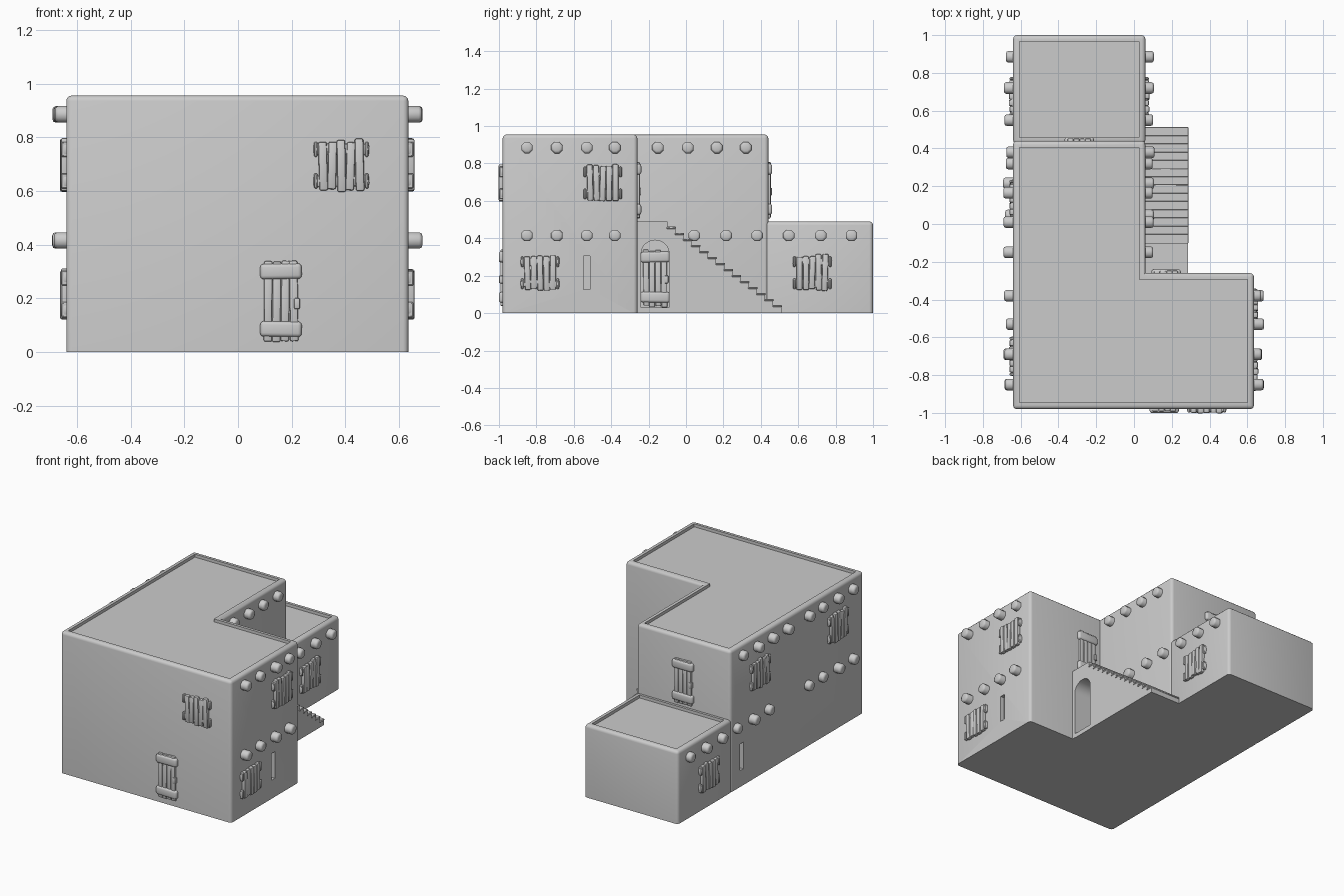
import bpy, bmesh, math, random
from mathutils import Matrix, Vector

if "Cube" in bpy.data.objects:
    bpy.data.objects.remove(bpy.data.objects["Cube"])

random.seed(4)
clay = bpy.data.materials.new("clay_grey")
clay.diffuse_color = (0.6, 0.6, 0.6, 1)
clay.use_nodes = True
clay.node_tree.nodes["Principled BSDF"].inputs["Base Color"].default_value = clay.diffuse_color


def finish(name, bm, angle=40):
    bmesh.ops.recalc_face_normals(bm, faces=bm.faces[:])
    me = bpy.data.meshes.new(name)
    bm.to_mesh(me)
    bm.free()
    me.materials.append(clay)
    ob = bpy.data.objects.new(name, me)
    bpy.context.collection.objects.link(ob)
    bpy.ops.object.select_all(action='DESELECT')
    ob.select_set(True)
    bpy.context.view_layer.objects.active = ob
    bpy.ops.object.shade_smooth_by_angle(angle=math.radians(angle))
    return ob


def prism(bm, pts, vec):
    """Extrude a closed outline along vec."""
    base = bm.faces.new([bm.verts.new(p) for p in pts])
    out = bmesh.ops.extrude_face_region(bm, geom=[base])
    bmesh.ops.translate(bm, verts=[g for g in out['geom'] if isinstance(g, bmesh.types.BMVert)], vec=vec)
    bmesh.ops.recalc_face_normals(bm, faces=bm.faces[:])


def add_box(bm, c, s, bevel=0.0, seg=2, tilt=0.0):
    m = Matrix.Translation(c) @ Matrix.Rotation(tilt, 4, 'Y') @ Matrix.Diagonal((*s, 1))
    vs = bmesh.ops.create_cube(bm, size=1, matrix=m)['verts']
    if bevel:
        es = list({e for v in vs for e in v.link_edges})
        bmesh.ops.bevel(bm, geom=es, offset=bevel, segments=seg, profile=0.5, affect='EDGES')


def place(bm, loc, turn):
    """Local -y is outward; turn about z and move onto a wall."""
    bm.transform(Matrix.Translation(loc) @ Matrix.Rotation(math.radians(turn), 4, 'Z'))


def block(name, outline, h, slits):
    """Adobe block with rounded edges, sunken roof and narrow wall slits."""
    bm = bmesh.new()
    prism(bm, [(x, y, 0) for x, y in outline], (0, 0, h))
    edges = []
    for e in bm.edges:
        za, zb = (v.co.z for v in e.verts)
        upright = abs(za - zb) > 0.1 and e.is_convex
        if upright or (za > h - 0.01 and zb > h - 0.01):
            edges.append(e)
    bmesh.ops.bevel(bm, geom=edges, offset=0.02, segments=3, profile=0.5, affect='EDGES')
    roof = max((f for f in bm.faces if f.normal.z > 0.99), key=lambda f: f.calc_area())
    bmesh.ops.inset_region(bm, faces=[roof], thickness=0.02)
    walls = bmesh.ops.extrude_face_region(bm, geom=[roof])
    top = [g for g in walls['geom'] if isinstance(g, bmesh.types.BMVert)]
    if roof.is_valid:
        bmesh.ops.delete(bm, geom=[roof], context='FACES_ONLY')
    bmesh.ops.translate(bm, verts=top, vec=(0, 0, -0.02))
    ob = finish(name, bm)
    for x, y, z in slits:
        cb = bmesh.new()
        add_box(cb, (x, y, z), (0.05, 0.035, 0.18))
        cutter = finish("slit_cutter", cb)
        cutter.hide_render = True
        mod = ob.modifiers.new("slit", 'BOOLEAN')
        mod.object, mod.operation, mod.solver = cutter, 'DIFFERENCE', 'EXACT'
        bpy.context.view_layer.objects.active = ob
        bpy.ops.object.modifier_apply(modifier=mod.name)
        bpy.data.objects.remove(cutter)
    ob.select_set(True)
    bpy.context.view_layer.objects.active = ob
    bpy.ops.object.shade_smooth_by_angle(angle=math.radians(40))


# Two-storey L-shaped house and the low room behind it
block("main_house", [(-0.64, -0.98), (0.635, -0.98), (0.635, -0.26), (0.06, -0.26),
                     (0.06, 0.44), (-0.64, 0.44)], 0.955,
      [(0.635, -0.53, 0.215), (-0.64, 0.32, 0.2)])
block("back_room", [(-0.64, 0.425), (0.06, 0.425), (0.06, 1.0), (-0.64, 1.0)], 0.49, [])

# Staircase with a landing and an arched passage under it
STEPS = 14
run, rise = 0.61 / STEPS, 0.45 / STEPS
prof = [(-0.28, 0), (-0.24, 0)]
for i in range(11):
    a = math.pi * (1 - i / 10)
    prof.append((-0.165 + 0.075 * math.cos(a), 0.32 + 0.07 * math.sin(a)))
prof += [(-0.09, 0), (0.51, 0)]
for i in range(STEPS):
    y, z = 0.51 - i * run, 0.04 + i * rise
    prof += [(y, z), (y - run, z)]
prof += [(-0.10, 0.49), (-0.28, 0.49)]
bm = bmesh.new()
prism(bm, [(0.04, y, z) for y, z in prof], (0.245, 0, 0))
finish("staircase", bm, 30)
bm = bmesh.new()
for i in range(STEPS):
    add_box(bm, (0.168, 0.51 - (i + 0.5) * run, 0.038 + i * rise), (0.24, run + 0.006, 0.012), 0.003, 1)
finish("stair_treads", bm)
bm = bmesh.new()
add_box(bm, (0.17, -0.165, 0.015), (0.225, 0.15, 0.03))
finish("passage_floor", bm)


def window(loc, turn):
    """Plank shutter with two cross bars."""
    bm = bmesh.new()
    for i in range(5):
        u = (i - 2) * 0.034
        h = random.uniform(0.175, 0.2)
        add_box(bm, (u, -0.004, random.uniform(-0.004, 0.004)), (0.032, random.uniform(0.028, 0.038), h),
                0.007, 2, random.uniform(-0.04, 0.04))
    for z in (-0.058, 0.06):
        add_box(bm, (0, -0.002, z), (0.208, 0.024, 0.042), 0.009, 2, random.uniform(-0.05, 0.05))
        for u in (-0.095, 0.095):
            add_box(bm, (u, -0.004, z), (0.014, 0.03, 0.056), 0.004, 1)
    place(bm, loc, turn)
    finish("window_shutter", bm)


def door(loc, turn):
    """Plank door with two fat cross bars and a handle; loc is its foot."""
    bm = bmesh.new()
    for i in range(4):
        add_box(bm, ((i - 1.5) * 0.032, 0, 0.155 + random.uniform(-0.005, 0.005)),
                (0.031, random.uniform(0.022, 0.028), 0.3), 0.006, 2, random.uniform(-0.015, 0.015))
    for z in (0.055, 0.27):
        add_box(bm, (0, -0.003, z), (0.155, 0.036, 0.058), 0.014, 3, random.uniform(-0.02, 0.02))
    add_box(bm, (0.06, -0.008, 0.15), (0.022, 0.024, 0.042), 0.006, 2)
    place(bm, loc, turn)
    finish("plank_door", bm)


for loc, turn in [((0.385, -0.98, 0.695), 0), ((0.635, -0.445, 0.695), 90), ((0.635, -0.78, 0.215), 90),
                  ((0.06, 0.675, 0.215), 90), ((-0.64, 0.675, 0.215), -90),
                  ((-0.64, 0.13, 0.695), -90), ((-0.64, -0.70, 0.695), -90)]:
    window(loc, turn)
for loc, turn in [((0.16, -0.98, 0.03), 0), ((0.06, -0.165, 0.03), 90),
                  ((0.17, -0.26, 0.5), 180), ((-0.29, 0.44, 0.5), 180)]:
    door(loc, turn)


def beam_end(x, y, z, side):
    """Round roof beam poking out of a wall."""
    bm = bmesh.new()
    length = random.uniform(0.036, 0.054)
    bmesh.ops.create_cone(bm, cap_ends=True, segments=8, radius1=0.033, radius2=0.033, depth=length + 0.03,
                          matrix=Matrix.Rotation(math.pi / 8, 4, 'Z'))
    rim = [e for e in bm.edges if all(v.co.z > 0 for v in e.verts)]
    bmesh.ops.bevel(bm, geom=rim, offset=0.012, segments=2, profile=0.5, affect='EDGES')
    bm.transform(Matrix.Translation((x + side * (length - 0.03) / 2, y, z))
                 @ Matrix.Rotation(side * math.pi / 2, 4, 'Y'))
    finish("beam_end", bm, 50)


front_row = [-0.85, -0.69, -0.53, -0.38]
upper_row = [-0.15, 0.01, 0.165, 0.32]
lower_row = [0.045, 0.215, 0.38, 0.55, 0.72, 0.885]
for ys, wall, zs in [(front_row, 0.635, (0.885, 0.415)), (upper_row, 0.06, (0.885,)),
                     (lower_row, 0.06, (0.415,))]:
    for z in zs:
        for y in ys:
            beam_end(wall, y, z, 1)
            beam_end(-0.64, y, z, -1)
